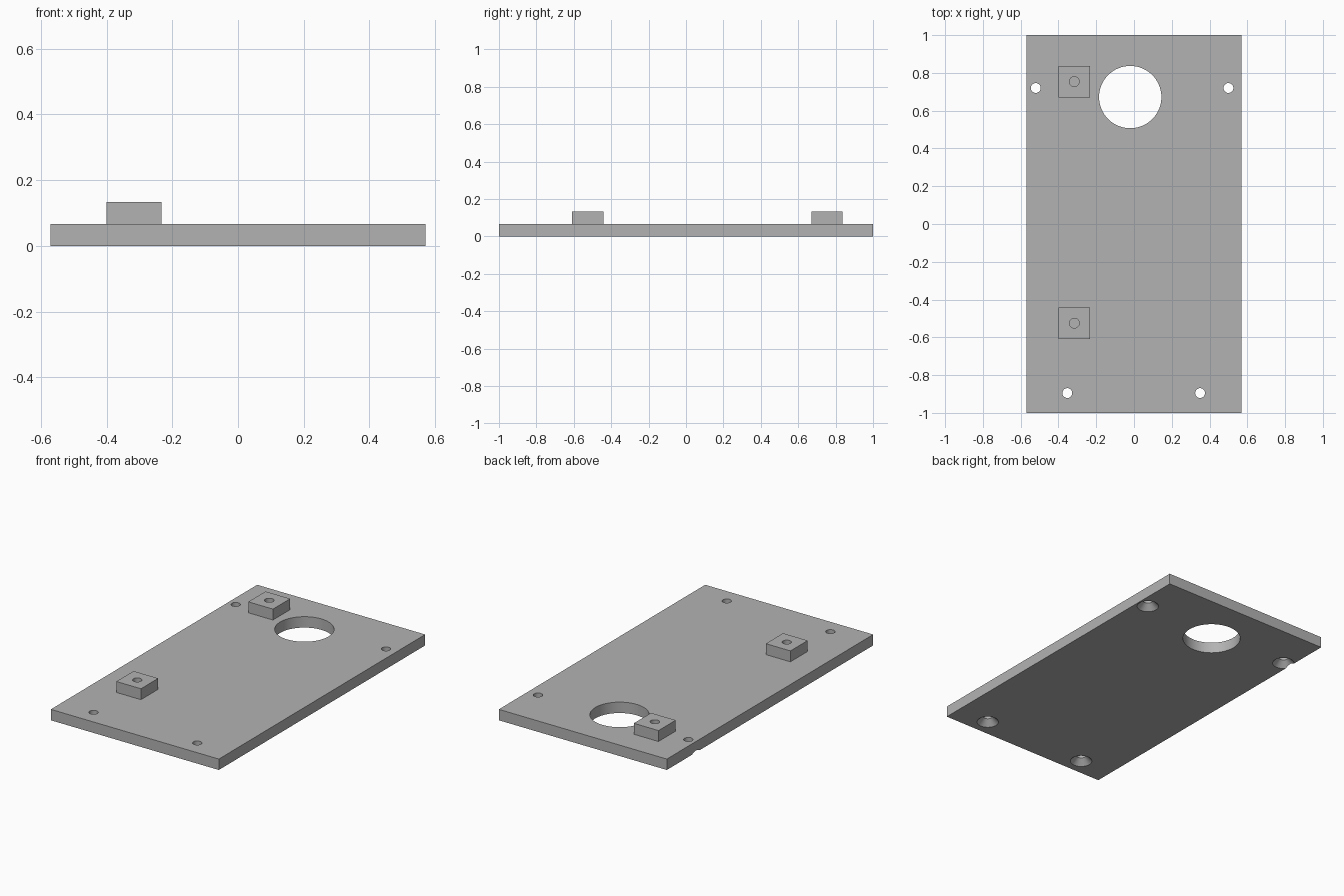
import bpy
import math

if "Cube" in bpy.data.objects:
    bpy.data.objects.remove(bpy.data.objects["Cube"])

PLATE_H = 0.067
BOSS_SIZE = 0.167
SCREW_R, SINK_R, SINK_H = 0.026, 0.062, 0.036

grey = bpy.data.materials.new("plain grey")
grey.use_nodes = True
colour = (0.45, 0.45, 0.45, 1)
grey.diffuse_color = colour
grey.node_tree.nodes["Principled BSDF"].inputs["Base Color"].default_value = colour


def block(name, x, y, z, sx, sy, sz):
    """Box with its base at height z."""
    bpy.ops.mesh.primitive_cube_add(size=1, location=(x, y, z + sz / 2))
    ob = bpy.context.object
    ob.name = name
    ob.scale = (sx, sy, sz)
    bpy.ops.object.transform_apply(location=False, rotation=False, scale=True)
    ob.data.materials.append(grey)
    return ob


def cut(target, x, y, z0, z1, r0, r1):
    """Subtract a round tool running from radius r0 at z0 to r1 at z1."""
    bpy.ops.mesh.primitive_cone_add(vertices=64, radius1=r0, radius2=r1, depth=z1 - z0,
                                    location=(x, y, (z0 + z1) / 2))
    tool = bpy.context.object
    tool.hide_render = True
    tool.data.materials.append(grey)
    bpy.context.view_layer.objects.active = target
    mod = target.modifiers.new("hole", "BOOLEAN")
    mod.operation = "DIFFERENCE"
    mod.solver = "EXACT"
    mod.object = tool
    bpy.ops.object.modifier_apply(modifier=mod.name)
    bpy.data.objects.remove(tool)


def finish(ob):
    bpy.ops.object.select_all(action="DESELECT")
    ob.select_set(True)
    bpy.context.view_layer.objects.active = ob
    bpy.ops.object.shade_smooth_by_angle(angle=math.radians(25))


# Base plate with one large opening
plate = block("base_plate", 0, 0, 0, 1.14, 2, PLATE_H)
cut(plate, -0.02, 0.672, -0.05, 0.15, 0.165, 0.165)

# Screw holes, countersunk from below
slope = (SINK_R - SCREW_R) / SINK_H
for x, y in ((-0.52, 0.72), (0.5, 0.72), (-0.353, -0.895), (0.35, -0.895)):
    cut(plate, x, y, -0.05, 0.15, SCREW_R, SCREW_R)
    cut(plate, x, y, -0.01, SINK_H, SINK_R + 0.01 * slope, SCREW_R)
finish(plate)

# Square bosses with a pilot hole
for name, y in (("rear_boss", 0.754), ("front_boss", -0.525)):
    boss = block(name, -0.316, y, PLATE_H, BOSS_SIZE, BOSS_SIZE, PLATE_H)
    cut(boss, -0.316, y, 0, 0.2, SCREW_R, SCREW_R)
    finish(boss)
